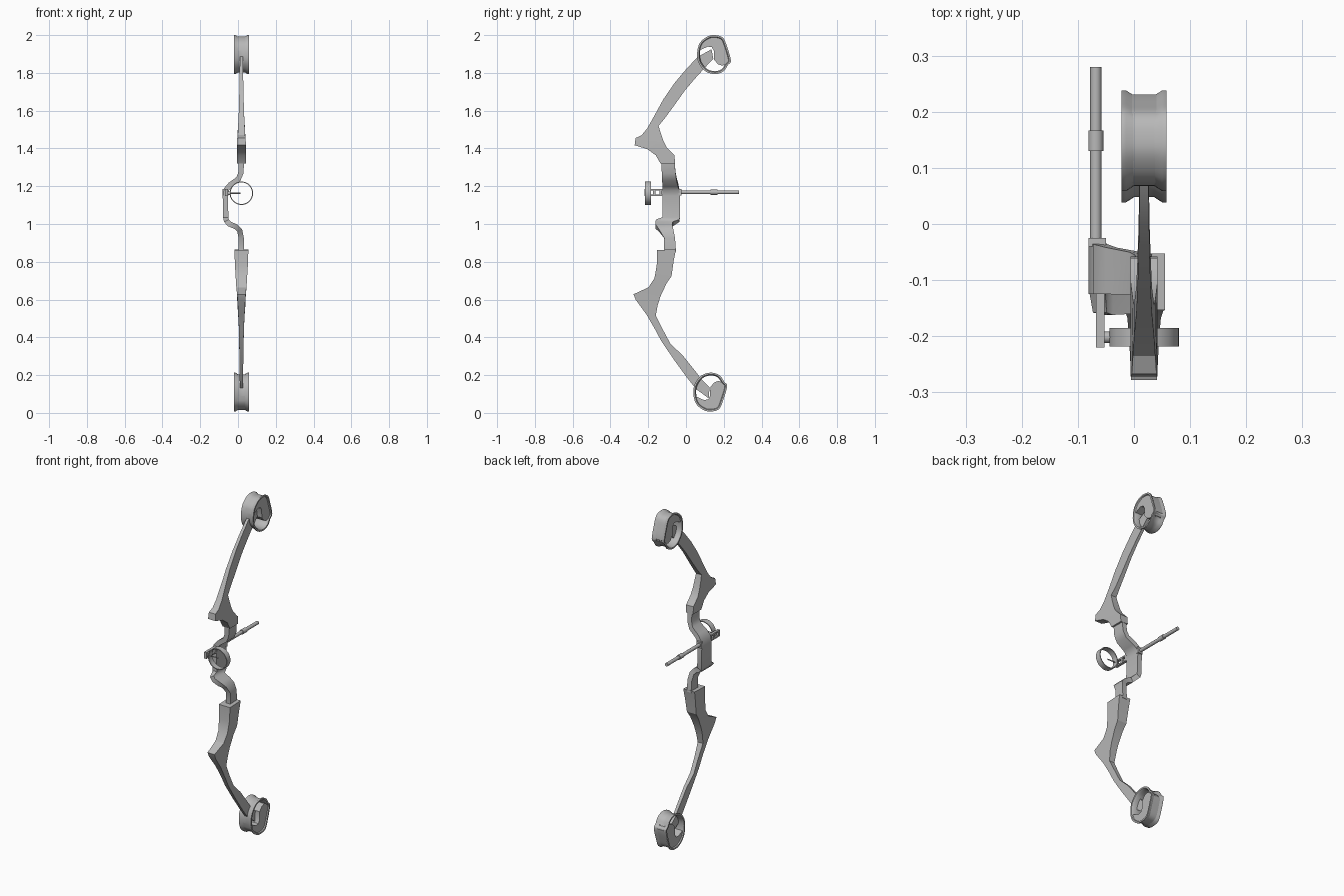
import bpy, bmesh, math
from mathutils import Vector, Matrix

if "Cube" in bpy.data.objects:
    bpy.data.objects.remove(bpy.data.objects["Cube"], do_unlink=True)

grey = bpy.data.materials.new("plain grey")
grey.use_nodes = True
grey.diffuse_color = (0.48, 0.48, 0.48, 1)
grey.node_tree.nodes["Principled BSDF"].inputs["Base Color"].default_value = grey.diffuse_color

MID = 0.018  # x of the bow's centre plane


def finish(name, bm, angle=30):
    bmesh.ops.recalc_face_normals(bm, faces=bm.faces)
    mesh = bpy.data.meshes.new(name)
    bm.to_mesh(mesh)
    bm.free()
    obj = bpy.data.objects.new(name, mesh)
    bpy.context.collection.objects.link(obj)
    mesh.materials.append(grey)
    bpy.ops.object.select_all(action="DESELECT")
    obj.select_set(True)
    bpy.context.view_layer.objects.active = obj
    bpy.ops.object.shade_smooth_by_angle(angle=math.radians(angle))
    return obj


def loft(name, rings, closed=False, angle=30):
    """Skin a row of closed rings, capped at the ends or joined in a loop."""
    bm = bmesh.new()
    rows = [[bm.verts.new(p) for p in ring] for ring in rings]
    n = len(rows[0])
    pairs = list(zip(rows, rows[1:])) + ([(rows[-1], rows[0])] if closed else [])
    for a, b in pairs:
        for i in range(n):
            j = (i + 1) % n
            bm.faces.new((a[i], a[j], b[j], b[i]))
    if not closed:
        bm.faces.new(rows[0])
        bm.faces.new(rows[-1])
    return finish(name, bm, angle)


def limb(name, sections):
    """Each section: front y, z, back y, z, half width."""
    loft(name, [[(MID - w, fy, fz), (MID + w, fy, fz), (MID + w, by, bz), (MID - w, by, bz)]
                for fy, fz, by, bz, w in sections], angle=25)


def cylinder(name, radius, start, end, sides=20):
    a, b = Vector(start), Vector(end)
    bm = bmesh.new()
    turn = (b - a).to_track_quat("Z", "Y").to_matrix().to_4x4()
    bmesh.ops.create_cone(bm, cap_ends=True, segments=sides, radius1=radius, radius2=radius,
                          depth=(b - a).length, matrix=Matrix.Translation((a + b) / 2) @ turn)
    return finish(name, bm)


def box(name, low, high):
    a, b = Vector(low), Vector(high)
    bm = bmesh.new()
    bmesh.ops.create_cube(bm, size=1, matrix=Matrix.Translation((a + b) / 2) @ Matrix.Diagonal((b - a).to_4d()))
    return finish(name, bm)


def rounded(points, steps=4):
    """Smooth closed outline through the points."""
    pts, out = [Vector(p) for p in points], []
    for i in range(len(pts)):
        a, b, c, d = (pts[(i + k - 1) % len(pts)] for k in range(4))
        for s in range(steps):
            t = s / steps
            out.append(0.5 * (2 * b + (c - a) * t + (2 * a - 5 * b + 4 * c - d) * t ** 2
                              + (3 * b - a - 3 * c + d) * t ** 3))
    return out


# Limbs, tip first on the upper one, block first on the lower one
limb("upper_limb", [
    (.135, 1.925, .145, 1.873, .008), (.061, 1.884, .108, 1.836, .008),
    (-.003, 1.815, .045, 1.767, .009), (-.061, 1.746, -.008, 1.704, .010),
    (-.12, 1.66, -.065, 1.624, .012), (-.16, 1.587, -.112, 1.56, .014),
    (-.204, 1.508, -.145, 1.52, .018), (-.235, 1.47, -.135, 1.485, .02),
    (-.267, 1.455, -.12, 1.44, .022), (-.272, 1.417, -.103, 1.407, .024),
    (-.204, 1.396, -.077, 1.38, .024), (-.16, 1.364, -.061, 1.364, .024),
    (-.135, 1.32, -.058, 1.32, .024)])
limb("lower_limb", [
    (-.153, .862, -.053, .866, .037), (-.155, .78, -.066, .80, .034),
    (-.167, .713, -.077, .723, .03), (-.198, .665, -.103, .686, .027),
    (-.278, .628, -.135, .617, .023), (-.267, .6, -.15, .57, .021),
    (-.21, .522, -.16, .515, .017), (-.167, .448, -.122, .44, .013),
    (-.13, .379, -.082, .365, .012), (-.061, .278, -.018, .305, .01),
    (.008, .183, .05, .22, .009), (.055, .125, .087, .172, .008),
    (.12, .077, .125, .135, .008)])

# Riser: an S-shaped strap bent sideways. x, z, front y, back y
path = [(.018, 1.325, -.13, -.06), (.015, 1.27, -.128, -.055), (.002, 1.238, -.126, -.05),
        (-.04, 1.208, -.125, -.042), (-.06, 1.185, -.125, -.036), (-.067, 1.15, -.125, -.032),
        (-.065, 1.035, -.125, -.032), (-.061, 1.017, -.158, -.036), (-.045, 1.0, -.162, -.07),
        (-.01, .985, -.16, -.073), (.009, .965, -.142, -.067), (.017, .925, -.115, -.058),
        (.018, .855, -.118, -.053)]
rings = []
for i, (x, z, front, back) in enumerate(path):
    a, b = path[max(i - 1, 0)], path[min(i + 1, len(path) - 1)]
    side = Vector((a[1] - b[1], 0, b[0] - a[0])).normalized() * 0.014
    rings.append([Vector((x, y, z)) + s * side
                  for y, s in ((front, -1), (front, 1), (back, 1), (back, -1))])
loft("riser", rings, angle=40)

# Cams: grooved band around an egg outline with a web filling part of it
egg = [(0, .106), (.048, .093), (.072, .04), (.091, -.03), (.075, -.052), (.052, -.085),
       (.01, -.1), (-.042, -.087), (-.08, -.042), (-.088, .012), (-.074, .064), (-.038, .096)]
notch = [(-.078, .024), (-.032, .045), (-.01, .042), (0, .024), (.002, -.024),
         (.022, -.048), (.045, -.056), (.072, -.046)]
band = [(-.04, .0), (-.032, .0), (-.018, -.009), (.018, -.009), (.032, .0), (.04, .0),
        (.04, -.009), (.03, -.015), (-.03, -.015), (-.04, -.009)]


def cam(name, cy, cz, flip):
    outline = rounded(egg)
    n = len(outline)
    rings = []
    for i, p in enumerate(outline):
        along = outline[(i + 1) % n] - outline[i - 1]
        out = Vector((-along.y, along.x)).normalized()
        if out.dot(p) < 0:
            out = -out
        rings.append([(MID + x, cy + (p + out * r).x, cz + flip * (p + out * r).y)
                      for x, r in band])
    loft(name + "_band", rings, closed=True, angle=35)
    # web: the upper arc of the egg closed along the notch
    arc = outline[-9:] + outline[:13]
    shape = [p * 0.92 for p in arc] + [Vector(p) for p in reversed(notch)]
    loft(name + "_web", [[(MID + x, cy + p.x, cz + flip * p.y) for p in shape]
                         for x in (-.034, .034)])


cam("upper_cam", .147, 1.894, 1)
cam("lower_cam", .127, .113, -1)

# Rear rod with its collar and mounting flange
RX, RZ = -.068, 1.168
cylinder("rod", .01, (RX, -.035, RZ), (RX, .28, RZ))
cylinder("rod_collar", .0135, (RX, .13, RZ), (RX, .167, RZ))
box("rod_flange", (-.081, -.04, 1.15), (-.05, -.025, 1.186))

# Sight: round hoop, slotted bracket, cross arm and pin
hoop = []
for i in range(40):
    t = math.tau * i / 40
    hoop.append([(MID + r * math.cos(t), y, 1.163 + r * math.sin(t))
                 for r, y in ((.062, -.218), (.062, -.185), (.057, -.185), (.057, -.218))])
loft("sight_hoop", hoop, closed=True)
for name, low, high in (("bracket_top_bar", 1.177, 1.185), ("bracket_bottom_bar", 1.147, 1.155)):
    box(name, (-.068, -.22, low), (-.053, -.12, high))
for i, y in enumerate((-.22, -.176, -.14)):
    box(f"bracket_post_{i + 1}", (-.068, y, 1.147), (-.053, y + .014, 1.185))
cylinder("sight_arm", .01, (-.056, -.202, 1.163), (-.042, -.202, 1.163))
cylinder("sight_pin", .003, (-.044, -.202, 1.163), (.012, -.202, 1.163), 10)
